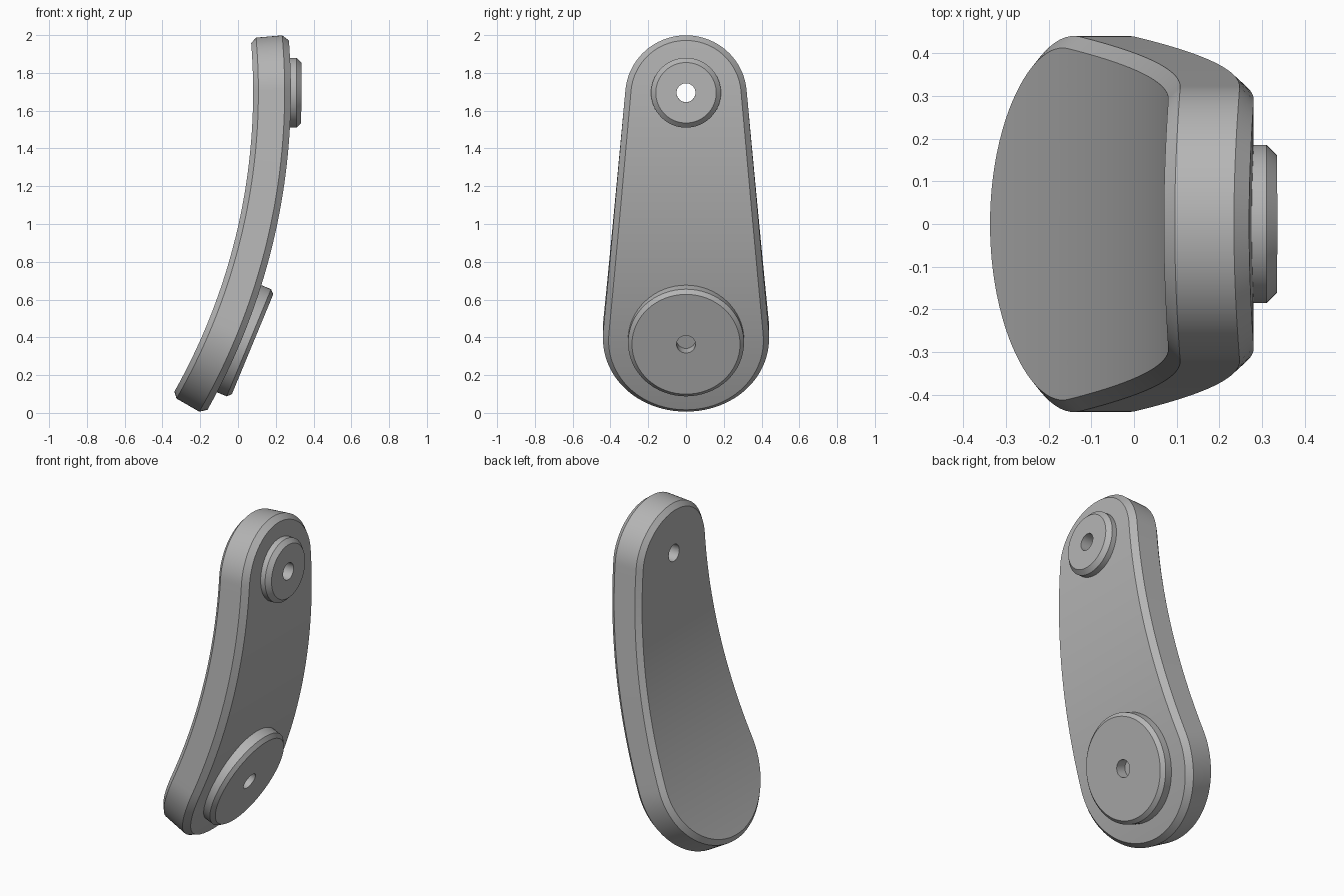
import bpy, bmesh, math
from mathutils import Matrix, Vector

if "Cube" in bpy.data.objects:
    bpy.data.objects.remove(bpy.data.objects["Cube"])

R = 3.43                      # bend radius of the convex face
CX, CZ = 0.28 - R, 1.70       # bend centre
HOLE = 0.05

grey = bpy.data.materials.new("grey metal")
grey.diffuse_color = (0.46, 0.46, 0.46, 1)
grey.use_nodes = True
grey.node_tree.nodes["Principled BSDF"].inputs["Base Color"].default_value = grey.diffuse_color


def bend(s, y, r):
    """Map distance down the plate, width and radius to a bent position."""
    a = s / R
    return Vector((CX + r * math.cos(a), y, CZ - r * math.sin(a)))


def make_object(name, bm):
    bmesh.ops.recalc_face_normals(bm, faces=bm.faces)
    me = bpy.data.meshes.new(name)
    bm.to_mesh(me)
    bm.free()
    me.materials.append(grey)
    ob = bpy.data.objects.new(name, me)
    bpy.context.collection.objects.link(ob)
    return ob


def shade(ob):
    bpy.ops.object.select_all(action='DESELECT')
    ob.select_set(True)
    bpy.context.view_layer.objects.active = ob
    bpy.ops.object.shade_smooth_by_angle(angle=math.radians(25))


def outline(inset, arc=24, straight=24):
    """Half outline (s, y) of the tapered plate, from top tip to bottom tip."""
    s1, r1, s2, r2 = 0.02, 0.322, 1.35, 0.44
    tilt = math.asin((r2 - r1) / (s2 - s1))
    r1, r2 = r1 - inset, r2 - inset
    join = math.pi / 2 - tilt
    top = [(s1 - r1 * math.cos(join * i / arc), r1 * math.sin(join * i / arc))
           for i in range(arc + 1)]
    low = [(s2 - r2 * math.cos(a), r2 * math.sin(a)) for a in
           [join + (math.pi - join) * i / arc for i in range(arc + 1)]]
    (sa, ya), (sb, yb) = top[-1], low[0]
    mid = [(sa + (sb - sa) * i / straight, ya + (yb - ya) * i / straight)
           for i in range(1, straight)]
    return top + mid + low


# Bent plate with chamfered rims
bm = bmesh.new()
rings = []
for r, inset in ((R - 0.2, 0.028), (R - 0.172, 0), (R - 0.033, 0), (R, 0.03)):
    half = outline(inset)
    full = half + [(s, -y) for s, y in reversed(half[1:-1])]
    rings.append([bm.verts.new(bend(s, y if abs(y) > 1e-6 else 0, r)) for s, y in full])
n, h = len(rings[0]), len(half) - 1
for a, b in zip(rings, rings[1:]):
    for i in range(n):
        j = (i + 1) % n
        bm.faces.new((a[i], a[j], b[j], b[i]))
for ring in (rings[0], rings[-1]):          # faces made of cross strips
    for i in range(h):
        strip = [ring[i], ring[i + 1], ring[(n - i - 1) % n], ring[(n - i) % n]]
        bm.faces.new(list(dict.fromkeys(strip)))
plate = make_object("curved_plate", bm)


def hub(name, s, radius, height, chamfer):
    """Chamfered disc with a bore, plus a matching hole through the plate."""
    a = s / R
    turn = Matrix.Rotation(a, 4, 'Y') @ Matrix.Rotation(math.pi / 2, 4, 'Y')
    place = Matrix.Translation(bend(s, 0, R)) @ turn
    profile = [(HOLE, -0.05), (radius, -0.05), (radius, height - chamfer),
               (radius - chamfer, height), (HOLE, height)]
    bm = bmesh.new()
    seg = 64
    loops = [[bm.verts.new((r * math.cos(t), r * math.sin(t), z)) for t in
              [2 * math.pi * k / seg for k in range(seg)]] for r, z in profile]
    for p, q in zip(loops, loops[1:] + loops[:1]):
        for k in range(seg):
            m = (k + 1) % seg
            bm.faces.new((p[k], p[m], q[m], q[k]))
    bm.transform(place)
    shade(make_object(name, bm))

    # Hole through the plate
    bm = bmesh.new()
    bmesh.ops.create_cone(bm, cap_ends=True, segments=seg, radius1=HOLE,
                          radius2=HOLE, depth=0.8)
    bm.transform(place)
    cutter = make_object("hole_cutter", bm)
    cutter.hide_render = True
    mod = plate.modifiers.new("hole", 'BOOLEAN')
    mod.operation, mod.solver, mod.object = 'DIFFERENCE', 'EXACT', cutter
    bpy.context.view_layer.objects.active = plate
    bpy.ops.object.modifier_apply(modifier=mod.name)
    bpy.data.objects.remove(cutter)


hub("small_hub", 0.005, 0.185, 0.055, 0.025)
hub("large_hub", 1.347, 0.307, 0.063, 0.021)
shade(plate)
